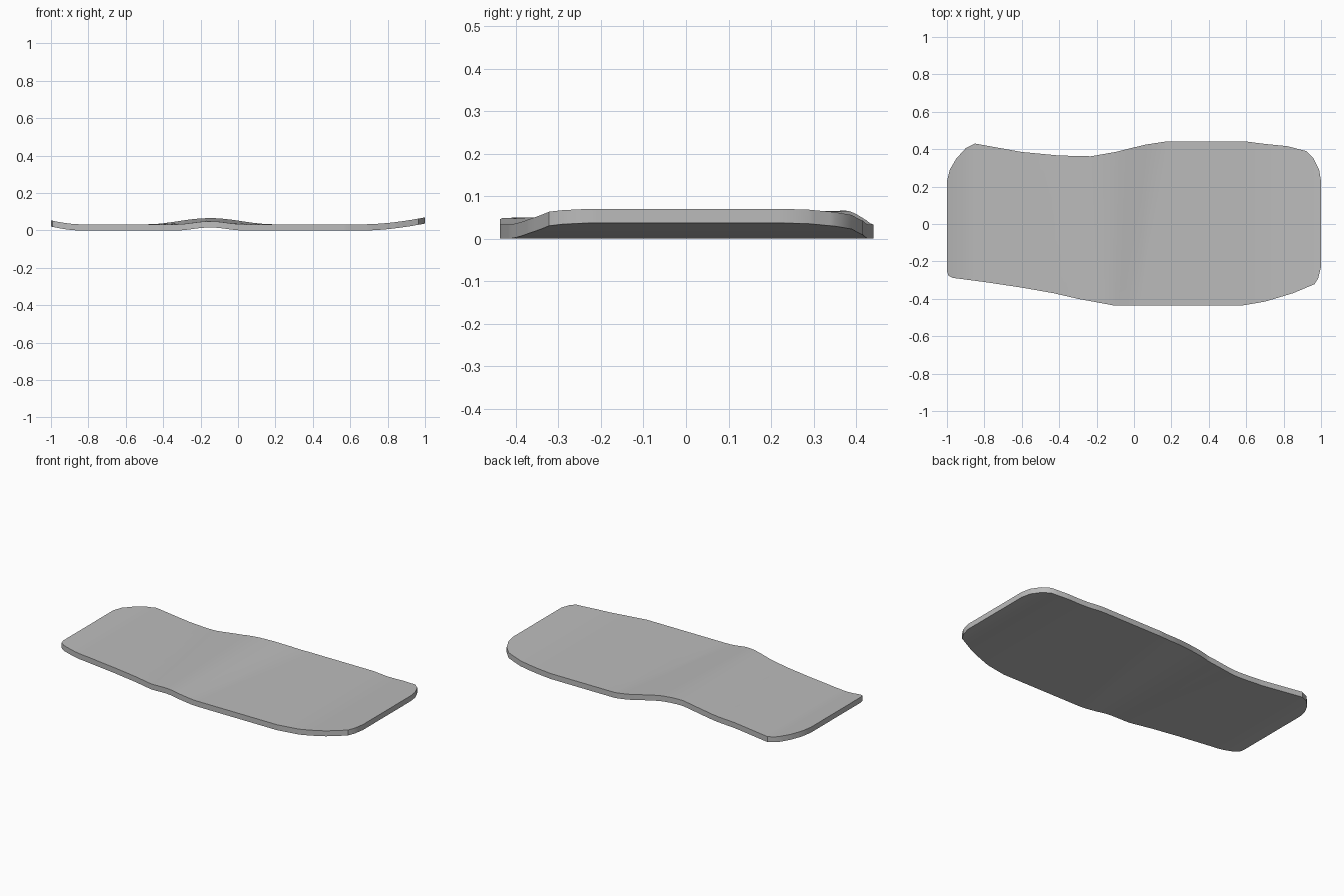
import bpy
import bmesh
import math

default_cube = bpy.data.objects.get("Cube")
if default_cube:
    bpy.data.objects.remove(default_cube, do_unlink=True)

THICKNESS = 0.033
ROWS = 24

# Plan outline: (x, y) along the front and back edges
front_edge = [(-1, -.25), (-.993, -.275), (-.97, -.288), (-.8, -.31), (-.6, -.34),
              (-.43, -.37), (-.3, -.4), (-.1, -.437), (.57, -.437), (.7, -.415),
              (.85, -.37), (.965, -.322), (.985, -.29), (1, -.23)]
back_edge = [(-1, .23), (-.985, .29), (-.95, .35), (-.9, .405), (-.85, .43),
             (-.6, .385), (-.4, .366), (-.23, .362), (-.1, .385), (.06, .424),
             (.17, .441), (.6, .441), (.7, .428), (.82, .416), (.92, .39),
             (.96, .35), (.99, .29), (1, .23)]


def edge_y(edge, x):
    """Interpolate the outline at x."""
    for (xa, ya), (xb, yb) in zip(edge, edge[1:]):
        if x <= xb:
            return ya + (yb - ya) * (x - xa) / (xb - xa)
    return edge[-1][1]


def underside(x, t):
    """Height of the underside; t runs from front (0) to back (1)."""
    left = max(0, (-.85 - x) / .15) ** 1.6 * .021
    right = max(0, (x - .68) / .32) ** 1.7 * .037
    # cross ridge, widening towards the back
    half_width = .18 + .16 * t
    u = min(1, abs(x + .15) / half_width)
    ridge = (.016 + .017 * t) * (1 + math.cos(math.pi * u)) / 2
    return left + right + ridge


# Stations along the length include every outline corner
stations = {round(-1 + i * .04, 3) for i in range(51)}
stations |= {x for x, y in front_edge + back_edge}
stations = sorted(stations)

bm = bmesh.new()
layers = []
for lift in (0, THICKNESS):
    grid = []
    for x in stations:
        ya, yb = edge_y(front_edge, x), edge_y(back_edge, x)
        grid.append([bm.verts.new((x, ya + (yb - ya) * j / ROWS,
                                   underside(x, j / ROWS) + lift))
                     for j in range(ROWS + 1)])
    layers.append(grid)

# Top and bottom skins
for grid in layers:
    for a, b in zip(grid, grid[1:]):
        for j in range(ROWS):
            bm.faces.new((a[j], b[j], b[j + 1], a[j + 1]))

# Rim wall joining the two skins
def rim(grid):
    return ([row[0] for row in grid] + grid[-1][1:]
            + [row[-1] for row in reversed(grid[:-1])] + grid[0][-2:0:-1])


low, high = rim(layers[0]), rim(layers[1])
for i in range(len(low)):
    k = (i + 1) % len(low)
    bm.faces.new((low[i], low[k], high[k], high[i]))
bmesh.ops.recalc_face_normals(bm, faces=bm.faces)

mesh = bpy.data.meshes.new("contoured_board")
bm.to_mesh(mesh)
bm.free()
board = bpy.data.objects.new("contoured_board", mesh)
bpy.context.collection.objects.link(board)

# Plain grey material
grey = bpy.data.materials.new("plain_grey")
grey.use_nodes = True
colour = (.5, .5, .5, 1)
grey.diffuse_color = colour
grey.node_tree.nodes["Principled BSDF"].inputs["Base Color"].default_value = colour
mesh.materials.append(grey)

bpy.context.view_layer.objects.active = board
board.select_set(True)
bpy.ops.object.shade_smooth_by_angle(angle=math.radians(35))
